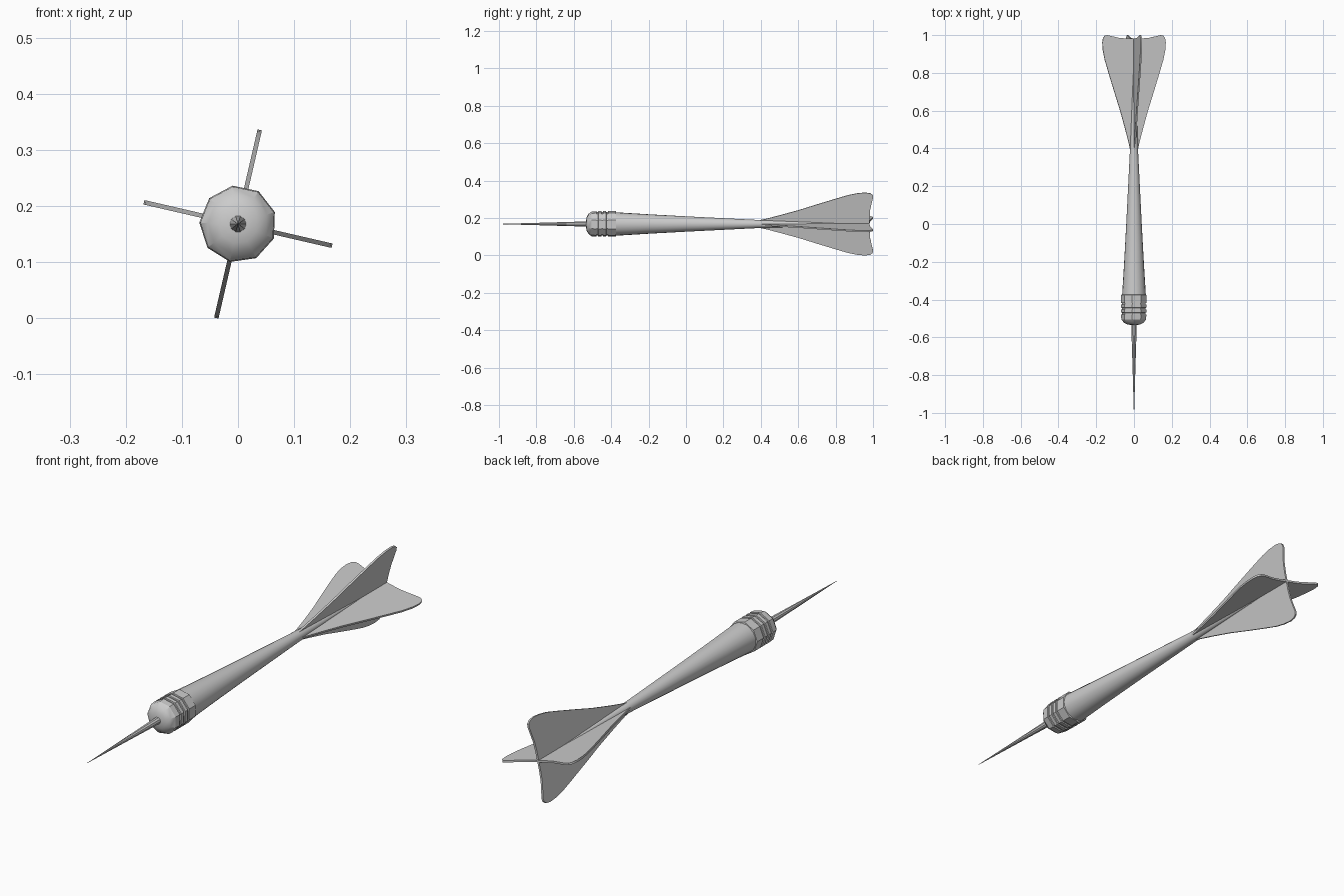
import bpy, bmesh, math
from mathutils import Matrix

if "Cube" in bpy.data.objects:
    bpy.data.objects.remove(bpy.data.objects["Cube"])

AXIS_Z = 0.168
TILT = math.radians(-13)


def finish(name, bm, angle):
    bmesh.ops.recalc_face_normals(bm, faces=bm.faces)
    mesh = bpy.data.meshes.new(name)
    bm.to_mesh(mesh)
    bm.free()
    ob = bpy.data.objects.new(name, mesh)
    ob.location.z = AXIS_Z
    bpy.context.collection.objects.link(ob)
    bpy.ops.object.select_all(action='DESELECT')
    ob.select_set(True)
    bpy.context.view_layer.objects.active = ob
    bpy.ops.object.shade_smooth_by_angle(angle=math.radians(angle))
    return ob


def lathe(name, profile, sides, start=0.0, angle=30):
    """Turn (y, radius) points around the dart's long axis."""
    bm = bmesh.new()
    rings = []
    for y, r in profile:
        angs = [math.radians(start) + math.tau * i / sides for i in range(sides)]
        rings.append([bm.verts.new((r * math.cos(a), y, r * math.sin(a))) for a in angs])
    for a, b in zip(rings, rings[1:]):
        for i in range(sides):
            j = (i + 1) % sides
            bm.faces.new((a[i], a[j], b[j], b[i]))
    bm.faces.new(rings[0])
    bm.faces.new(rings[-1])
    return finish(name, bm, angle)


# Needle point
lathe("needle", [(-1.0, 0.0008), (-0.75, 0.008), (-0.52, 0.015)], 10)

# Faceted barrel with rounded nose and three grip grooves
barrel = [(-0.535, 0.012), (-0.532, 0.035), (-0.522, 0.054), (-0.505, 0.067)]
for y in (-0.474, -0.448, -0.422):
    barrel += [(y - 0.005, 0.069), (y - 0.004, 0.064), (y + 0.004, 0.064), (y + 0.005, 0.069)]
barrel += [(-0.375, 0.069), (-0.372, 0.058)]
lathe("barrel", barrel, 9, 98)

# Tapered shaft, thinning to nothing between the flights
lathe("shaft", [(-0.38, 0.063), (-0.2, 0.052), (0.0, 0.041), (0.2, 0.031),
                (0.38, 0.022), (0.45, 0.02), (0.65, 0.012), (0.88, 0.003)], 20)

# Flights: one thin blade outline (y, radius), repeated four times
outline = [(0.36, 0.015), (0.42, 0.026), (0.5, 0.047), (0.6, 0.075), (0.7, 0.107),
           (0.8, 0.138), (0.87, 0.159), (0.92, 0.169), (0.96, 0.172), (0.985, 0.168),
           (0.998, 0.158), (1.0, 0.145), (0.993, 0.115), (0.985, 0.08), (0.982, 0.04),
           (0.982, 0.0), (0.36, 0.0)]
for k in range(4):
    bm = bmesh.new()
    face = bm.faces.new([bm.verts.new((r, y, -0.004)) for y, r in outline])
    ext = bmesh.ops.extrude_face_region(bm, geom=[face])
    top = [v for v in ext["geom"] if isinstance(v, bmesh.types.BMVert)]
    bmesh.ops.translate(bm, verts=top, vec=(0, 0, 0.008))
    turn = Matrix.Rotation(-(TILT + k * math.pi / 2), 4, 'Y')
    bmesh.ops.transform(bm, matrix=turn, verts=bm.verts)
    finish("flight_%d" % (k + 1), bm, 40)
